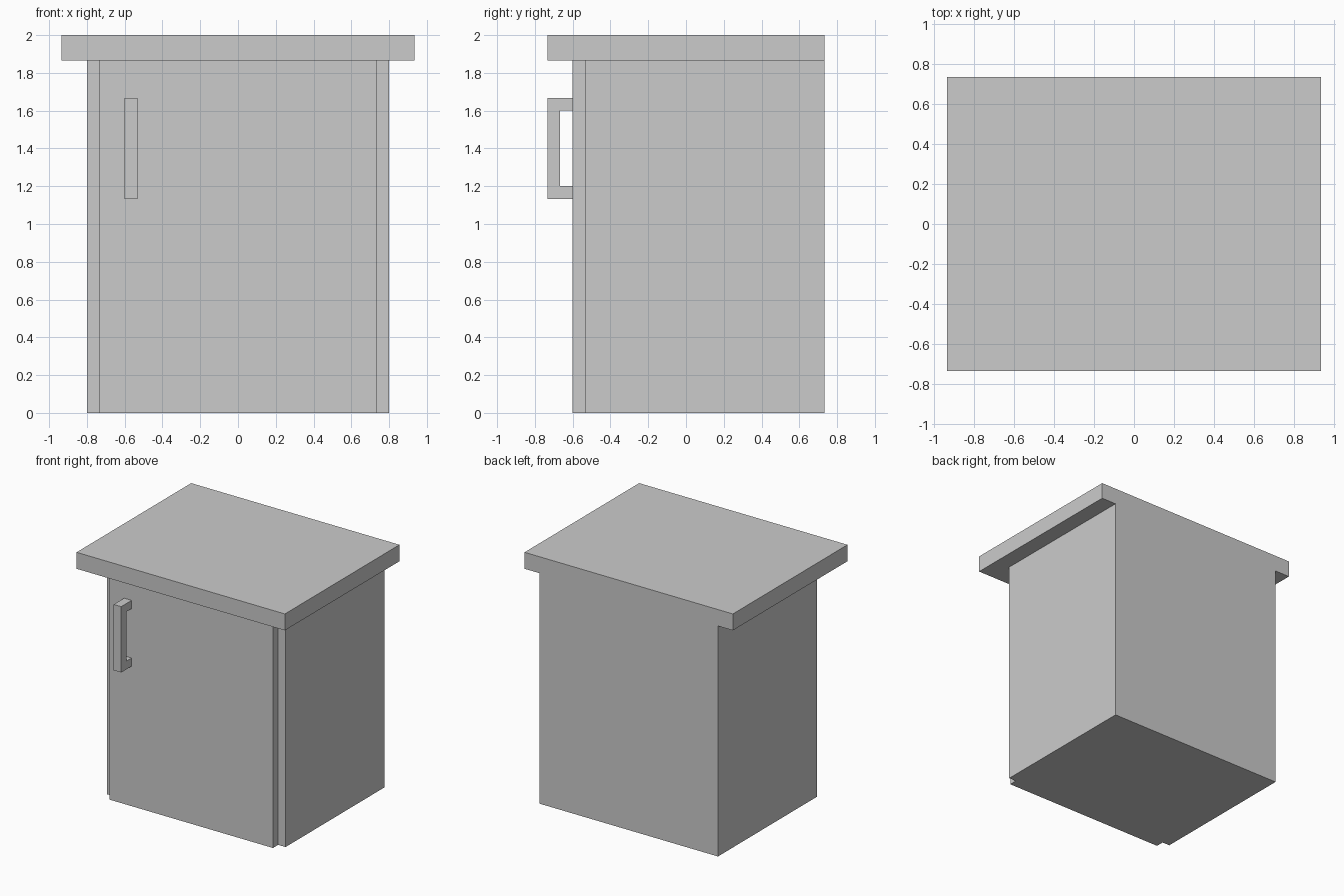
import bpy

if "Cube" in bpy.data.objects:
    bpy.data.objects.remove(bpy.data.objects["Cube"])

U = 1 / 15  # modelling grid: every edge sits on a multiple of this


def prism(name, profile, x0, x1):
    """Extrude a (y, z) outline, listed counter-clockwise seen from +x, between x0 and x1."""
    n = len(profile)
    verts = [(x * U, y * U, z * U) for x in (x0, x1) for y, z in profile]
    faces = [tuple(reversed(range(n))), tuple(range(n, 2 * n))]
    faces += [(i, (i + 1) % n, n + (i + 1) % n, n + i) for i in range(n)]
    mesh = bpy.data.meshes.new(name)
    mesh.from_pydata(verts, [], faces)
    obj = bpy.data.objects.new(name, mesh)
    bpy.context.collection.objects.link(obj)
    return obj


def box(name, x0, x1, y0, y1, z0, z1):
    return prism(name, [(y0, z0), (y1, z0), (y1, z1), (y0, z1)], x0, x1)


# Cabinet carcass, flush with the back of the worktop
box("cabinet_body", -12, 12, -8, 11, 0, 28)

# Door standing proud of the front
box("door", -11, 11, -9, -8, 0, 28)

# Overhanging worktop
box("worktop", -14, 14, -11, 11, 28, 30)

# C-shaped door handle
prism("door_handle",
      [(-11, 17), (-9, 17), (-9, 18), (-10, 18),
       (-10, 24), (-9, 24), (-9, 25), (-11, 25)], -9, -8)
